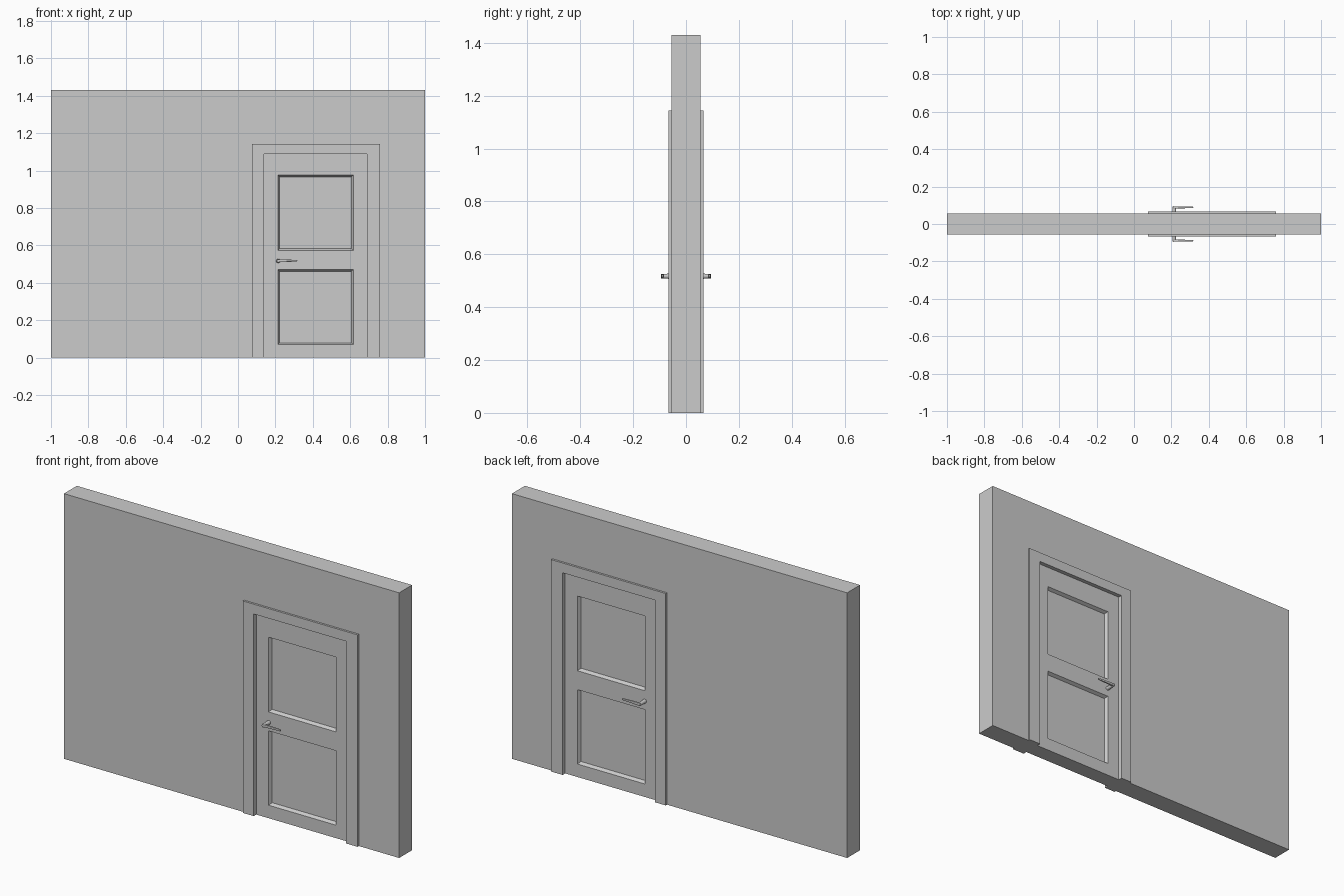
import bpy, bmesh
from math import pi
from mathutils import Matrix, Vector

if "Cube" in bpy.data.objects:
    bpy.data.objects.remove(bpy.data.objects["Cube"])

WALL_Y, FRAME_Y, DOOR_Y = 0.055, 0.066, 0.044
OUT_L, OUT_R, OUT_T = 0.075, 0.76, 1.143     # outside of the door frame
IN_L, IN_R, IN_T = 0.14, 0.69, 1.09          # clear opening


def make_object(name, bm):
    mesh = bpy.data.meshes.new(name)
    bm.to_mesh(mesh)
    bm.free()
    ob = bpy.data.objects.new(name, mesh)
    bpy.context.collection.objects.link(ob)
    return ob


def prism(name, outline, half):
    """Extrude an xz outline symmetrically along y."""
    bm = bmesh.new()
    face = bm.faces.new([bm.verts.new((x, -half, z)) for x, z in outline])
    ext = bmesh.ops.extrude_face_region(bm, geom=[face])["geom"]
    bmesh.ops.translate(bm, vec=(0, 2 * half, 0),
                        verts=[v for v in ext if isinstance(v, bmesh.types.BMVert)])
    bmesh.ops.recalc_face_normals(bm, faces=bm.faces)
    return make_object(name, bm)


def mirror_y(ob):
    mod = ob.modifiers.new("both_sides", 'MIRROR')
    mod.use_axis = (False, True, False)
    mod.merge_threshold = 0.0001


# Wall with a doorway notch
prism("wall", [(-1, 0), (OUT_L, 0), (OUT_L, OUT_T), (OUT_R, OUT_T), (OUT_R, 0),
               (1, 0), (1, 1.43), (-1, 1.43)], WALL_Y)

# Door frame, slightly proud of the wall on both sides
prism("door_frame", [(OUT_L, 0), (IN_L, 0), (IN_L, IN_T), (IN_R, IN_T), (IN_R, 0),
                     (OUT_R, 0), (OUT_R, OUT_T), (OUT_L, OUT_T)], FRAME_Y)

# Door leaf: front grid with two sunk panels, mirrored to the back
xs = [IN_L, 0.213, 0.617, IN_R]
zs = [0, 0.07, 0.471, 0.573, 0.976, IN_T]
bm = bmesh.new()
grid = [[bm.verts.new((x, -DOOR_Y, z)) for x in xs] for z in zs]
panels = []
for j in range(len(zs) - 1):
    for i in range(len(xs) - 1):
        f = bm.faces.new((grid[j][i], grid[j][i + 1], grid[j + 1][i + 1], grid[j + 1][i]))
        if i == 1 and j in (1, 3):
            panels.append(f)
bm.normal_update()
rim = [e for e in bm.edges if e.is_boundary]
ext = bmesh.ops.extrude_edge_only(bm, edges=rim)["geom"]
for v in ext:
    if isinstance(v, bmesh.types.BMVert):
        v.co.y = 0
bm.normal_update()
bmesh.ops.inset_individual(bm, faces=panels, thickness=0.013, depth=-0.018)
bmesh.ops.recalc_face_normals(bm, faces=bm.faces)
if panels[0].normal.y > 0:
    bmesh.ops.reverse_faces(bm, faces=bm.faces)
mirror_y(make_object("door_leaf", bm))

# Lever handles: round tapered stem and a tapering grip
HX, HZ = 0.215, 0.517
bm = bmesh.new()
bmesh.ops.create_cone(bm, cap_ends=True, segments=16, radius1=0.011, radius2=0.008,
                      depth=0.05, matrix=Matrix.Translation((HX, -0.069, HZ))
                      @ Matrix.Rotation(pi / 2, 4, 'X'))
grip = bmesh.ops.create_cube(bm, size=1)["verts"]
for v in grip:
    tip = v.co.x > 0
    v.co = Vector((0.317 if tip else 0.208,
                   -0.089 + v.co.y * (0.008 if tip else 0.012),
                   HZ + 0.001 + v.co.z * (0.009 if tip else 0.015)))
edges = list({e for v in grip for e in v.link_edges})
bmesh.ops.bevel(bm, geom=edges, offset=0.0025, segments=2, profile=0.5, affect='EDGES')
handle = make_object("lever_handle", bm)
mirror_y(handle)
bpy.context.view_layer.objects.active = handle
handle.select_set(True)
bpy.ops.object.shade_smooth_by_angle()
